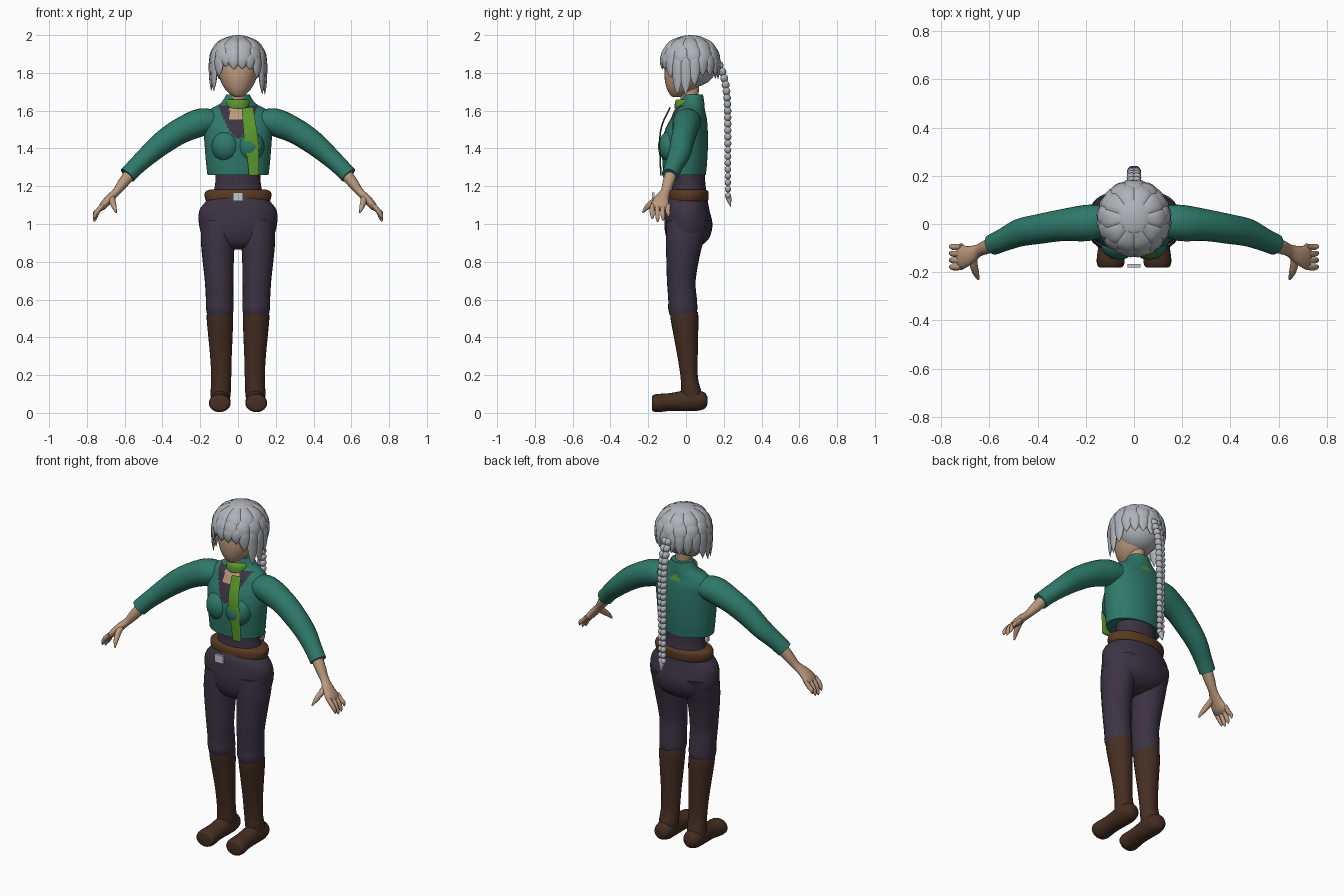
import bpy, bmesh, math, random
from mathutils import Vector, Matrix

random.seed(4)
if "Cube" in bpy.data.objects:
    bpy.data.objects.remove(bpy.data.objects["Cube"])


def material(name, *rgb):
    m = bpy.data.materials.new(name)
    m.use_nodes = True
    m.diffuse_color = (*rgb, 1)
    m.node_tree.nodes["Principled BSDF"].inputs["Base Color"].default_value = (*rgb, 1)
    return m


JACKET = material("teal green", .027, .19, .14)
CLOTH = material("dark plum", .045, .033, .056)
BOOT = material("dark brown", .06, .027, .016)
BELT = material("belt brown", .1, .042, .016)
SKIN = material("skin", .5, .32, .21)
HAIR = material("silver hair", .43, .45, .48)
SCARF = material("leaf green", .1, .31, .025)
METAL = material("pale metal", .55, .57, .6)


def spline(rings, steps):
    """Catmull-Rom interpolation of ring parameters."""
    r = [Vector(k) for k in rings]
    out = []
    for i in range(len(r) - 1):
        a, b, c, d = r[max(i - 1, 0)], r[i], r[i + 1], r[min(i + 2, len(r) - 1)]
        for s in range(steps):
            t = s / steps
            out.append(b + .5 * t * (c - a + t * (2 * a - 5 * b + 4 * c - d + t * (3 * (b - c) + d - a))))
    return out + [r[-1]]


def loft(bm, rings, hint=None, seg=24, steps=4):
    """Skin elliptical rings (x, y, z, ru, rv); level rings when no hint is given."""
    rings = spline(rings, steps)
    pts = [Vector(r[:3]) for r in rings]
    loops = []
    for i, r in enumerate(rings):
        u, v = Vector((1, 0, 0)), Vector((0, 1, 0))
        if hint:
            t = (pts[min(i + 1, len(pts) - 1)] - pts[max(i - 1, 0)]).normalized()
            v = Vector(hint)
            v = (v - t * v.dot(t)).normalized()
            u = v.cross(t)
        ru, rv = max(r[3], .001), max(r[4], .001)
        angles = [math.tau * k / seg for k in range(seg)]
        loops.append([bm.verts.new(pts[i] + u * ru * math.cos(a) + v * rv * math.sin(a)) for a in angles])
    for p, q in zip(loops, loops[1:]):
        for k in range(seg):
            n = (k + 1) % seg
            bm.faces.new((p[k], p[n], q[n], q[k]))
    bm.faces.new(loops[0])
    bm.faces.new(loops[-1])


def ball(bm, centre, radii, tilt=0):
    m = Matrix.Translation(centre) @ Matrix.Rotation(tilt, 4, 'Y') @ Matrix.Diagonal((*radii, 1))
    bmesh.ops.create_uvsphere(bm, u_segments=16, v_segments=10, radius=1, matrix=m)


def finish(name, bm, *mats, mirror=False, rule=None):
    bmesh.ops.recalc_face_normals(bm, faces=bm.faces)
    if rule:
        for f in bm.faces:
            f.material_index = rule(f.calc_center_median())
    me = bpy.data.meshes.new(name)
    bm.to_mesh(me)
    bm.free()
    ob = bpy.data.objects.new(name, me)
    bpy.context.collection.objects.link(ob)
    for m in mats:
        me.materials.append(m)
    if mirror:
        ob.modifiers.new("Mirror", 'MIRROR').use_clip = False
    bpy.ops.object.select_all(action='DESELECT')
    ob.select_set(True)
    bpy.context.view_layer.objects.active = ob
    bpy.ops.object.shade_smooth_by_angle(angle=math.radians(50))


def part(name, rings, *mats, mirror=False, rule=None, **kw):
    bm = bmesh.new()
    loft(bm, rings, **kw)
    finish(name, bm, *mats, mirror=mirror, rule=rule)


def column(profile):
    """Rings centred on x = 0 from (z, front y, back y, half width)."""
    return [(0, (f + b) / 2, z, w, (b - f) / 2) for z, f, b, w in profile]


# Jacket with its open neckline and a scrap of scarf showing at the nape
def jacket_rule(c):
    if c.y < 0 and 1.455 < c.z < 1.625 and abs(c.x) < .105 * ((c.z - 1.455) / .17) ** .6:
        return 2 if c.z > 1.55 and abs(c.x) < .045 else 1
    if c.y > .05 and 1.585 < c.z < 1.62 and abs(c.x) < 1.62 - c.z:
        return 3
    return 0


part("jacket", column([
    (1.26, -.12, .105, .162), (1.33, -.125, .112, .17), (1.42, -.128, .116, .177),
    (1.5, -.11, .115, .182), (1.56, -.08, .11, .18), (1.605, -.06, .1, .15),
    (1.64, -.03, .097, .092), (1.685, -.02, .09, .062)]),
    JACKET, CLOTH, SKIN, SCARF, rule=jacket_rule, seg=96, steps=8)
bm = bmesh.new()
ball(bm, (.063, -.075, 1.41), (.078, .074, .085))
finish("jacket_chest", bm, JACKET, mirror=True)

# Sleeves
part("sleeve", [
    (.1, .02, 1.545, .05, .06), (.19, .005, 1.54, .073, .075), (.3, -.005, 1.495, .068, .066),
    (.39, -.02, 1.437, .063, .062), (.47, -.035, 1.37, .054, .058), (.54, -.065, 1.305, .047, .048),
    (.585, -.085, 1.258, .046, .044)], JACKET, mirror=True, hint=(0, 1, 0))

# Hands
bm = bmesh.new()
Y = (0, 1, 0)
loft(bm, [(.56, -.075, 1.28, .034, .034), (.61, -.095, 1.215, .028, .03), (.645, -.11, 1.17, .021, .026),
          (.685, -.13, 1.13, .022, .04), (.715, -.138, 1.095, .02, .05), (.73, -.14, 1.075, .01, .04)], hint=Y, seg=16)
for i in range(4):
    y, drop = -.178 + .028 * i, (.004, .018, .012, -.008)[i]
    loft(bm, [(.715, y, 1.1, .012, .013), (.742, y - .002, 1.07, .013, .013),
              (.757, y, 1.05 - drop, .011, .011), (.762, y, 1.03 - drop, .003, .004)], hint=Y, seg=10)
loft(bm, [(.668, -.125, 1.15, .016, .018), (.665, -.17, 1.12, .017, .017),
          (.655, -.205, 1.09, .014, .013), (.645, -.23, 1.06, .004, .004)], hint=(1, 0, 0), seg=10)
finish("hand", bm, SKIN, mirror=True)

# Shirt waist, hips and trouser legs
part("waist_and_hips", column([
    (1.3, -.07, .1, .12), (1.22, -.072, .102, .12), (1.16, -.08, .11, .135), (1.12, -.1, .115, .17),
    (1.07, -.11, .125, .205), (1.0, -.115, .14, .207), (.93, -.105, .125, .185),
    (.885, -.08, .08, .13), (.865, -.04, .03, .05)]), CLOTH, seg=40)
part("trouser_leg", [
    (.1, .012, 1.02, .095, .115), (.105, -.005, .92, .092, .102), (.106, -.015, .84, .085, .09),
    (.1, -.025, .7, .076, .076), (.097, -.018, .6, .073, .076), (.096, -.017, .55, .073, .077),
    (.096, -.015, .515, .066, .07)], CLOTH, mirror=True)

# Boots: shaft and foot
bm = bmesh.new()
loft(bm, [(.096, -.01, .535, .066, .072), (.096, -.008, .5, .07, .074), (.093, 0, .4, .064, .064),
          (.09, .01, .28, .056, .052), (.089, .018, .18, .053, .046), (.092, .03, .1, .053, .055),
          (.094, .035, .04, .045, .055)])
loft(bm, [(.095, .113, .065, .018, .02), (.095, .1, .065, .042, .042), (.094, .06, .065, .053, .054),
          (.094, 0, .064, .052, .055), (.095, -.08, .058, .052, .047), (.097, -.15, .052, .058, .048),
          (.097, -.175, .052, .052, .042), (.097, -.181, .052, .04, .032)], hint=(0, 0, 1))
finish("boot", bm, BOOT, mirror=True)

# Belt and buckle
part("belt", column([
    (1.118, -.08, .11, .155), (1.124, -.088, .117, .17), (1.15, -.09, .12, .177),
    (1.172, -.086, .118, .172), (1.182, -.075, .105, .15)]), BELT, seg=40)
bm = bmesh.new()
bmesh.ops.create_cube(bm, size=1, matrix=Matrix.Translation((0, -.173, 1.145)) @ Matrix.Diagonal((.054, .014, .046, 1)))
finish("buckle", bm, METAL)

# Neck, neck scarf and its hanging tail
part("neck", column([(1.56, -.03, .07, .05), (1.64, -.027, .065, .044), (1.74, -.035, .07, .044)]), SKIN)
part("neck_scarf", column([
    (1.608, -.05, .065, .055), (1.615, -.06, .07, .066), (1.65, -.057, .07, .064),
    (1.66, -.045, .06, .052)]), SCARF)
part("scarf_tail", [
    (.05, -.085, 1.615, .03, .004), (.06, -.125, 1.53, .034, .004), (.07, -.139, 1.45, .036, .004),
    (.08, -.137, 1.35, .031, .004), (.085, -.133, 1.258, .027, .004)], SCARF, hint=Y, seg=12)

# Head
part("head", column([
    (1.673, -.07, -.03, .018), (1.685, -.085, .0, .04), (1.72, -.103, .06, .073),
    (1.77, -.113, .1, .097), (1.83, -.112, .13, .112), (1.9, -.1, .14, .11),
    (1.96, -.05, .1, .07)]), SKIN, seg=32)

# Hair: skull cap, crown and overlapping pointed locks
bm = bmesh.new()
ball(bm, (0, .04, 1.855), (.132, .128, .13))
ball(bm, (0, .025, 1.972), (.075, .08, .028))


def lock(angle, top, tip, width, grow=1.0):
    rings = []
    for t, w in ((0, .5), (.25, .9), (.5, 1), (.78, .7), (1, .04)):
        z = top + (tip - top) * t
        rise = max(0, (z - 1.85) / .145)
        r = grow * math.sqrt(max(.02, 1 - rise ** 2)) + .12 * max(0, 1.8 - z)
        rings.append((.145 * r * math.sin(angle), .022 - .152 * r * math.cos(angle), z, width * w, .014 * w))
    out = Vector((math.sin(angle), -math.cos(angle), .5 if top > 1.93 else .15))
    loft(bm, rings, hint=out, seg=10, steps=3)


def tip_height(angle):
    d = abs((angle + math.pi) % math.tau - math.pi)
    for limit, z in ((.55, 1.825), (.85, 1.775), (1.45, 1.695), (1.95, 1.735), (9, 1.775)):
        if d < limit:
            return z + random.uniform(-.012, .012)


for count, top, tip, width, grow in ((10, 1.985, 1.895, .042, 1), (13, 1.96, 1.835, .04, .99), (20, 1.92, None, .031, .98)):
    for k in range(count):
        a = math.tau * (k + .5) / count
        lock(a, top, tip or tip_height(a), width, grow)
finish("hair", bm, HAIR)

# Long braid of paired beads with a pointed end
bm = bmesh.new()
count = 21
for k in range(count):
    t = k / (count - 1)
    y = .222 - .045 * (1 - t) ** 8
    z = 1.84 - .69 * t
    r = .024 - .006 * t
    for side in (-1, 1):
        ball(bm, (side * r * .4, y, z), (r * .85, r * .9, r), side * .5)
loft(bm, [(0, .222, 1.16, .01, .01), (0, .225, 1.14, .017, .016), (0, .23, 1.115, .011, .01),
          (0, .237, 1.09, .001, .001)], seg=10)
finish("braid", bm, HAIR)
